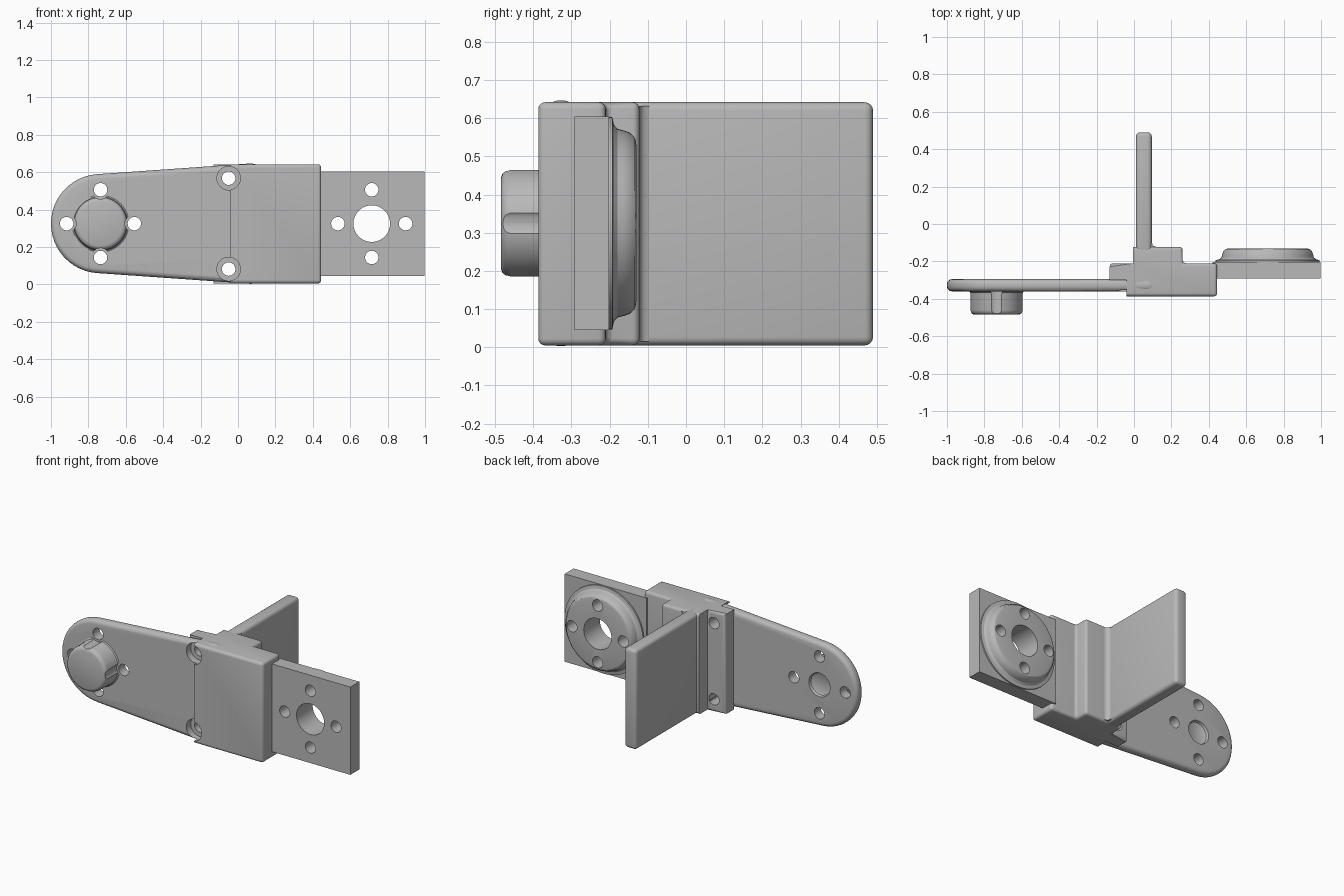
import bpy, bmesh, math
from mathutils import Matrix, Vector

if "Cube" in bpy.data.objects:
    bpy.data.objects.remove(bpy.data.objects["Cube"], do_unlink=True)

GREY = (0.48, 0.48, 0.48, 1)
grey = bpy.data.materials.new("plain_grey")
grey.use_nodes = True
grey.diffuse_color = GREY
grey.node_tree.nodes["Principled BSDF"].inputs["Base Color"].default_value = GREY

MID = 0.325            # height of the centre line
ARM_X, PLATE_X = -0.735, 0.715
BOLT_CIRCLE = 0.181
BOLT_R = 0.036


def finish(name, bm):
    bmesh.ops.recalc_face_normals(bm, faces=bm.faces)
    mesh = bpy.data.meshes.new(name)
    bm.to_mesh(mesh)
    bm.free()
    mesh.materials.append(grey)
    ob = bpy.data.objects.new(name, mesh)
    bpy.context.collection.objects.link(ob)
    return ob


def prism(name, pts, lo, hi, axis="z", bevel=0, sharp=lambda p: False):
    """Extrude an outline along z (xy points) or y (xz points), then round its edges."""
    bm = bmesh.new()
    place = (lambda a, b, t: (a, b, t)) if axis == "z" else (lambda a, b, t: (a, t, b))
    face = bm.faces.new([bm.verts.new(place(a, b, lo)) for a, b in pts])
    new = bmesh.ops.extrude_face_region(bm, geom=[face])["geom"]
    move = Vector(place(0, 0, hi - lo))
    bmesh.ops.translate(bm, vec=move, verts=[v for v in new if isinstance(v, bmesh.types.BMVert)])
    bmesh.ops.recalc_face_normals(bm, faces=bm.faces)
    if bevel:
        edges = [e for e in bm.edges if e.calc_face_angle(0) > math.radians(30)
                 and not sharp((e.verts[0].co + e.verts[1].co) / 2)]
        bmesh.ops.bevel(bm, geom=edges, offset=bevel, segments=4, profile=0.5,
                        affect="EDGES", clamp_overlap=True)
    return finish(name, bm)


def lathe(name, x, z, profile, steps=48):
    """Turn a (radius, y) profile around a y-parallel axis."""
    bm = bmesh.new()
    verts = [bm.verts.new((x + r, y, z)) for r, y in profile]
    edges = [bm.edges.new(pair) for pair in zip(verts, verts[1:])]
    bmesh.ops.spin(bm, geom=verts + edges, cent=(x, 0, z), axis=(0, 1, 0),
                   angle=math.tau, steps=steps)
    bmesh.ops.remove_doubles(bm, verts=bm.verts, dist=0.0001)
    return finish(name, bm)


def rod(x, z, r, y0, y1):
    return lathe("cutter", x, z, [(0, y0), (r, y0), (r, y1), (0, y1)], 32)


def cut(ob, cutters):
    for c in cutters:
        c.hide_render = True
        mod = ob.modifiers.new("cut", "BOOLEAN")
        mod.operation, mod.solver, mod.object = "DIFFERENCE", "EXACT", c
        bpy.context.view_layer.objects.active = ob
        bpy.ops.object.modifier_apply(modifier=mod.name)
        bpy.data.objects.remove(c, do_unlink=True)


def bolt_holes(x, r, y0, y1):
    return [rod(x + BOLT_CIRCLE * math.cos(a), MID + BOLT_CIRCLE * math.sin(a), r, y0, y1)
            for a in (i * math.pi / 2 for i in range(4))]


def screw_holes():
    cutters = []
    for z in (MID - 0.243, MID + 0.243):
        cutters += [rod(-0.05, z, 0.063, -0.6, -0.315), rod(-0.05, z, BOLT_R, -0.6, 0)]
    return cutters


# Tapered arm with a round end and a shallow dimple behind the boss
arc = [math.radians(94 + 172 * i / 24) for i in range(25)]
outline = [(ARM_X + 0.265 * math.cos(a), MID + 0.265 * math.sin(a)) for a in arc]
outline += [(0.07, 0.003), (0.12, 0.012), (0.12, 0.638), (0.07, 0.647)]
arm = prism("arm", outline, -0.36, -0.295, "y", 0.026)
dimple = lathe("cutter", ARM_X, MID, [(0, -0.318), (0.055, -0.318), (0.07, -0.31),
                                      (0.08, -0.28), (0, -0.28)])
cut(arm, bolt_holes(ARM_X, BOLT_R, -0.6, 0) + [dimple] + screw_holes())

# Round boss, scalloped around the bolts
boss = lathe("boss", ARM_X, MID, [
    (0, -0.345), (0.152, -0.345), (0.152, -0.36), (0.145, -0.365), (0.142, -0.375),
    (0.142, -0.46), (0.138, -0.473), (0.13, -0.481), (0.118, -0.485), (0, -0.485)])
cut(boss, bolt_holes(ARM_X, 0.05, -0.6, -0.3))

# Stepped central block with its screw flange
body = prism("central_block", [
    (-0.04, -0.387), (0.445, -0.387), (0.445, -0.21), (0.26, -0.21), (0.26, -0.122),
    (-0.005, -0.122), (-0.005, -0.21), (-0.13, -0.21), (-0.13, -0.3), (-0.04, -0.3)],
    0.005, 0.642, "z", 0.018,
    lambda p: (p.x < -0.03 and p.y < -0.25) or (p.x < 0.01 and p.y > -0.2))
cut(body, screw_holes())

# Upright blade and the fillet at its root
blade = prism("blade", [(0.01, -0.2), (0.095, -0.2), (0.095, 0.49), (0.01, 0.49)],
              0.005, 0.642, "z", 0.022)
fillet = prism("blade_fillet", [(0.085, -0.13), (0.12, -0.13), (0.12, -0.122), (0.107, -0.118),
                                (0.099, -0.11), (0.095, -0.097), (0.085, -0.097)], 0.015, 0.632)

# Square mounting plate with a raised round hub on the back
plate = prism("mounting_plate", [(0.42, -0.292), (0.997, -0.292), (0.997, -0.202), (0.42, -0.202)],
              0.045, 0.605)
hub = lathe("hub", PLATE_X, MID, [
    (0, -0.22), (0.278, -0.22), (0.278, -0.193), (0.258, -0.189), (0.247, -0.179),
    (0.243, -0.163), (0.237, -0.146), (0.225, -0.134), (0.207, -0.13), (0, -0.13)], 64)
for part in (plate, hub):
    cut(part, bolt_holes(PLATE_X, BOLT_R, -0.6, 0) + [rod(PLATE_X, MID, 0.098, -0.6, 0)])

# Smooth shading with crisp edges
for ob in (arm, boss, body, blade, fillet, plate, hub):
    bpy.ops.object.select_all(action="DESELECT")
    ob.select_set(True)
    bpy.context.view_layer.objects.active = ob
    bpy.ops.object.shade_smooth_by_angle(angle=math.radians(30))
